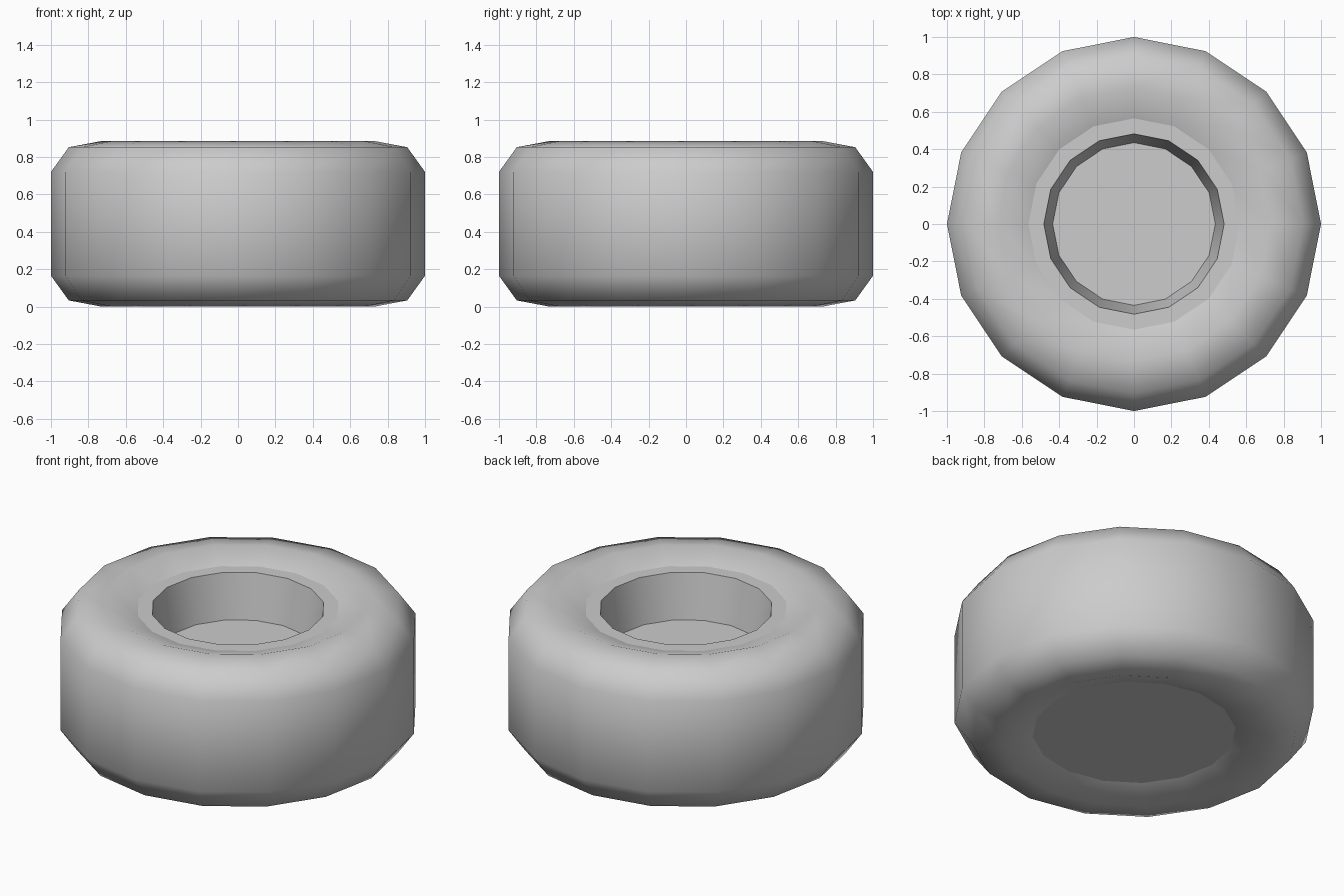
import bpy
import bmesh
from math import cos, sin, tau

SIDES = 16
HEIGHT = 0.885

cube = bpy.data.objects.get("Cube")
if cube:
    bpy.data.objects.remove(cube, do_unlink=True)

GREY = (0.604, 0.604, 0.604, 1.0)
grey = bpy.data.materials.new("plain_grey")
grey.use_nodes = True
grey.diffuse_color = GREY
grey.node_tree.nodes["Principled BSDF"].inputs["Base Color"].default_value = GREY


def lathe(name, profile, capped=False):
    """Spin a (radius, height) profile around z; list it bottom to top on the outside."""
    bm = bmesh.new()
    rings = [[bm.verts.new((r * cos(tau * i / SIDES), r * sin(tau * i / SIDES), z))
              for i in range(SIDES)] for r, z in profile]
    for low, high in zip(rings, rings[1:]):
        for i in range(SIDES):
            j = (i + 1) % SIDES
            bm.faces.new((low[i], low[j], high[j], high[i]))
    if capped:
        bm.faces.new(rings[0][::-1])
        bm.faces.new(rings[-1])
    mesh = bpy.data.meshes.new(name)
    bm.to_mesh(mesh)
    bm.free()
    mesh.materials.append(grey)
    obj = bpy.data.objects.new(name, mesh)
    bpy.context.collection.objects.link(obj)
    return obj


# Tyre: rounded shoulders and dished sidewalls, the same above and below
upper = [(1.0, 0.72), (0.905, 0.852), (0.73, HEIGHT), (0.565, 0.83)]
lower = [(r, HEIGHT - z) for r, z in reversed(upper)]
tyre = lathe("tyre", lower + upper)
tyre.data.shade_smooth()

# Hub: closed flat back, flat front rim, tapered well with a flat floor
rim_r, rim_z = upper[-1]
hub = lathe("hub", [(rim_r, HEIGHT - rim_z), (rim_r, rim_z), (0.482, rim_z), (0.435, 0.56)],
            capped=True)

# The hub's outer wall is hidden inside the tyre, so leave it out
bm = bmesh.new()
bm.from_mesh(hub.data)
hidden = [f for f in bm.faces
          if abs(f.normal.z) < 0.01 and f.calc_center_median().xy.length > 0.5]
bmesh.ops.delete(bm, geom=hidden, context="FACES")
bm.to_mesh(hub.data)
bm.free()

bpy.ops.object.select_all(action="DESELECT")
hub.select_set(True)
bpy.context.view_layer.objects.active = hub
bpy.ops.object.shade_smooth_by_angle()
